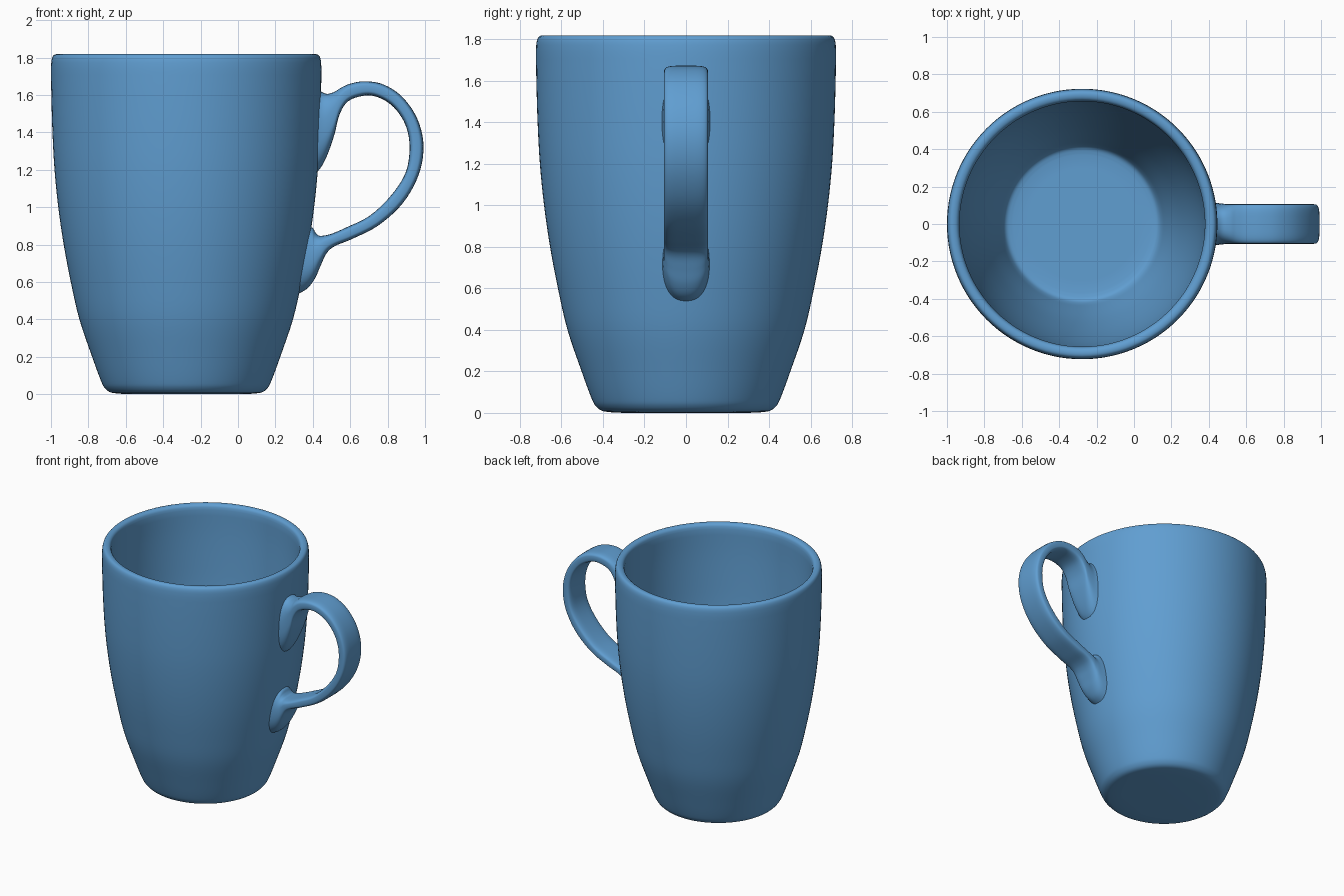
import bpy, bmesh, math
from mathutils import Vector

CX = -0.277  # axis of the cup

mat = bpy.data.materials.new("glazed blue")
mat.diffuse_color = (0.117, 0.342, 0.64, 1)


def spline(pts, n):
    """Catmull-Rom samples through a list of tuples."""
    v = [Vector(p) for p in pts]
    v = [2 * v[0] - v[1]] + v + [2 * v[-1] - v[-2]]
    out = []
    for k in range(1, len(v) - 2):
        a, b, c, d = v[k - 1:k + 3]
        for j in range(n):
            t = j / n
            out.append(0.5 * (2 * b + (c - a) * t + (2 * a - 5 * b + 4 * c - d) * t * t
                              + (3 * b - a - 3 * c + d) * t ** 3))
    return out + [v[-2]]


def loft(name, rings):
    """Skin closed rings and cap both ends."""
    bm = bmesh.new()
    vs = [[bm.verts.new(p) for p in r] for r in rings]
    n = len(vs[0])
    for a, b in zip(vs, vs[1:]):
        for i in range(n):
            j = (i + 1) % n
            bm.faces.new((a[i], a[j], b[j], b[i]))
    bm.faces.new(vs[0])
    bm.faces.new(vs[-1])
    bmesh.ops.recalc_face_normals(bm, faces=bm.faces)
    me = bpy.data.meshes.new(name)
    bm.to_mesh(me)
    bm.free()
    me.materials.append(mat)
    ob = bpy.data.objects.new(name, me)
    bpy.context.collection.objects.link(ob)
    bpy.ops.object.select_all(action='DESELECT')
    ob.select_set(True)
    bpy.context.view_layer.objects.active = ob
    bpy.ops.object.shade_smooth_by_angle(angle=math.radians(40))
    return ob


# Cup: outer wall, rounded rim, inner wall and floor as (radius, height)
outer = spline([(0.36, 0.003), (0.405, 0.010), (0.435, 0.033), (0.457, 0.075), (0.503, 0.2),
                (0.571, 0.4), (0.617, 0.6), (0.655, 0.8), (0.684, 1.0), (0.704, 1.2),
                (0.715, 1.4), (0.721, 1.6), (0.723, 1.74)], 4)
rim = spline([(0.723, 1.74), (0.720, 1.785), (0.711, 1.810), (0.695, 1.818),
              (0.675, 1.815), (0.662, 1.803), (0.656, 1.78)], 3)[1:]
inner = spline([(0.656, 1.78), (0.655, 1.6), (0.648, 1.4), (0.637, 1.2), (0.617, 1.0),
                (0.588, 0.8), (0.550, 0.6), (0.504, 0.4), (0.447, 0.2), (0.425, 0.13),
                (0.405, 0.10), (0.37, 0.09)], 4)[1:]
profile = [Vector((0.3, 0))] + outer + rim + inner + [Vector((0.3, 0.09))]
SEG = 112
loft("cup", [[(CX + r * math.cos(2 * math.pi * i / SEG), r * math.sin(2 * math.pi * i / SEG), z)
              for i in range(SEG)] for r, z in profile])

# Handle stations: outer edge x z, inner edge x z, half width, corner exponent
stations = [
    (0.415, 1.64, 0.405, 1.17, 0.120, 0.85), (0.450, 1.615, 0.445, 1.215, 0.112, 0.8),
    (0.480, 1.606, 0.482, 1.29, 0.108, 0.7), (0.516, 1.617, 0.516, 1.39, 0.106, 0.6),
    (0.550, 1.638, 0.543, 1.495, 0.106, 0.55), (0.600, 1.660, 0.590, 1.567, 0.106, 0.5),
    (0.680, 1.673, 0.680, 1.597, 0.106, 0.5), (0.780, 1.655, 0.755, 1.585, 0.106, 0.5),
    (0.880, 1.588, 0.832, 1.535, 0.106, 0.5), (0.960, 1.470, 0.893, 1.445, 0.106, 0.5),
    (0.992, 1.325, 0.917, 1.330, 0.106, 0.5), (0.965, 1.170, 0.898, 1.190, 0.106, 0.5),
    (0.880, 1.020, 0.820, 1.065, 0.106, 0.5), (0.750, 0.902, 0.705, 0.955, 0.106, 0.5),
    (0.610, 0.830, 0.580, 0.892, 0.106, 0.5), (0.520, 0.793, 0.500, 0.858, 0.106, 0.55),
    (0.475, 0.755, 0.458, 0.848, 0.106, 0.6), (0.443, 0.690, 0.432, 0.848, 0.106, 0.7),
    (0.412, 0.620, 0.414, 0.865, 0.108, 0.8), (0.370, 0.565, 0.398, 0.89, 0.110, 0.85),
    (0.310, 0.530, 0.355, 0.91, 0.115, 0.85)]


def spow(v, e):
    return math.copysign(abs(v) ** e, v)


rings = []
for ox, oz, ix, iz, w, e in spline(stations, 5):
    ring = []
    for k in range(40):
        a = 2 * math.pi * k / 40
        s = spow(math.sin(a), e)
        ring.append(((ox + ix) / 2 + s * (ox - ix) / 2, w * spow(math.cos(a), e),
                     (oz + iz) / 2 + s * (oz - iz) / 2))
    rings.append(ring)
loft("handle", rings)
